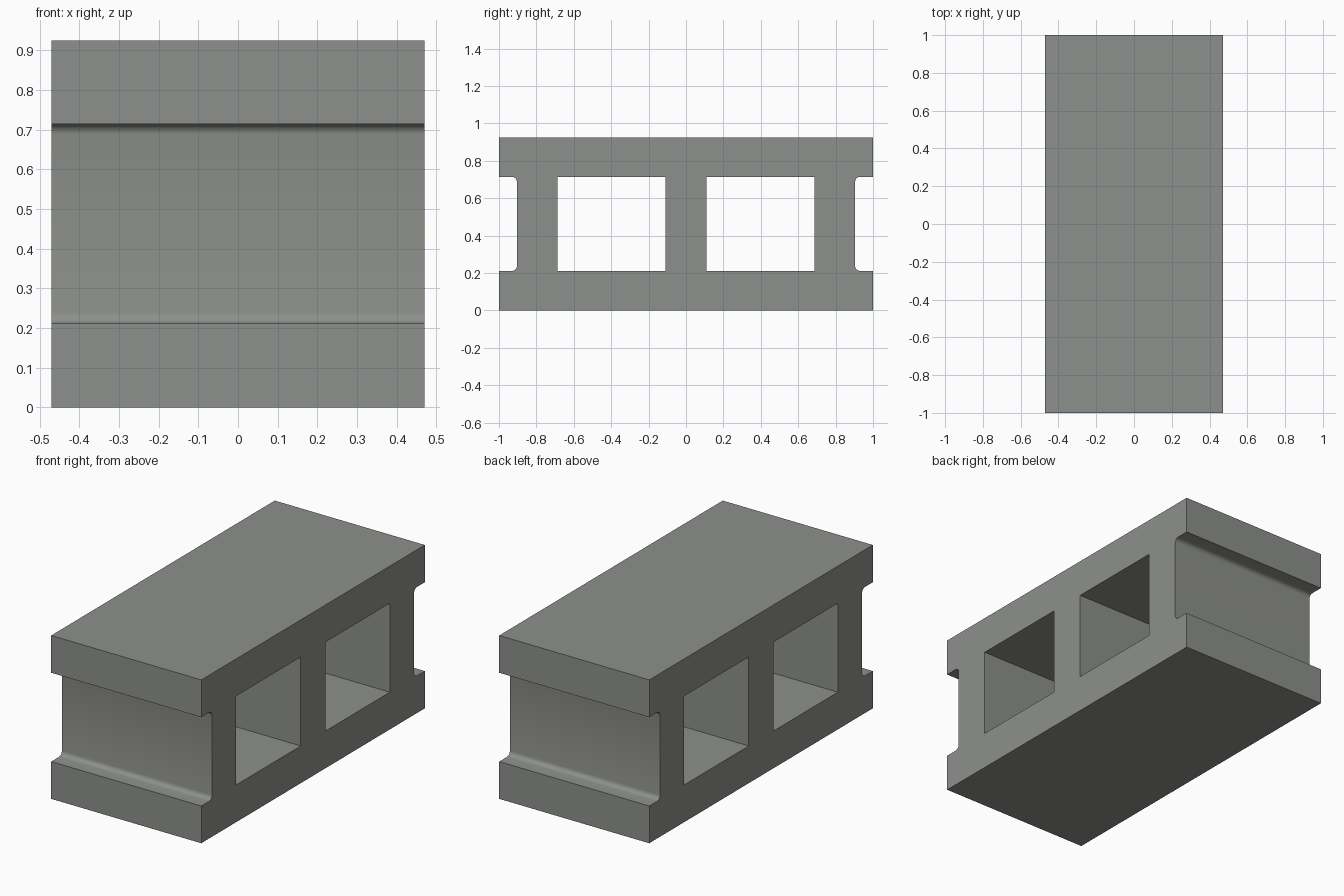
import bpy, bmesh, math

if "Cube" in bpy.data.objects:
    bpy.data.objects.remove(bpy.data.objects["Cube"])

HALF_W, H = 0.47, 0.925        # half width along x, height
Z0, Z1 = 0.211, 0.714          # top of lower slab, underside of upper slab
WEB, R, SEG = 0.904, 0.026, 4  # outer face of end webs, fillet radius, fillet steps


def fillet(cz, a0, a1):
    """Rounded inner corner of the groove on the +y end."""
    return [(WEB + R + R * math.cos(math.radians(a0 + (a1 - a0) * i / SEG)),
             cz + R * math.sin(math.radians(a0 + (a1 - a0) * i / SEG)))
            for i in range(SEG + 1)]


# Outline of the +y end, bottom to top, then mirrored for the -y end
end = [(1, 0), (1, Z0)] + fillet(Z0 + R, 270, 180) + fillet(Z1 - R, 180, 90) + [(1, Z1), (1, H)]
outline = end + [(-y, z) for y, z in reversed(end)]

# Two rectangular cores
cores = [[(s * 0.11, Z0), (s * 0.687, Z0), (s * 0.687, Z1), (s * 0.11, Z1)] for s in (-1, 1)]

# Fill the profile with its holes and extrude it along x
bm = bmesh.new()
edges = []
for loop in [outline] + cores:
    vs = [bm.verts.new((-HALF_W, y, z)) for y, z in loop]
    edges += [bm.edges.new((vs[i - 1], vs[i])) for i in range(len(vs))]
bmesh.ops.triangle_fill(bm, use_beauty=True, use_dissolve=False, edges=edges, normal=(-1, 0, 0))
ext = bmesh.ops.extrude_face_region(bm, geom=bm.faces[:], use_keep_orig=True)
moved = [g for g in ext["geom"] if isinstance(g, bmesh.types.BMVert)]
bmesh.ops.translate(bm, verts=moved, vec=(2 * HALF_W, 0, 0))
bmesh.ops.recalc_face_normals(bm, faces=bm.faces[:])

mesh = bpy.data.meshes.new("concrete_block")
bm.to_mesh(mesh)
bm.free()
block = bpy.data.objects.new("concrete_block", mesh)
bpy.context.collection.objects.link(block)

# Concrete grey
mat = bpy.data.materials.new("concrete grey")
mat.diffuse_color = (0.27, 0.28, 0.262, 1)
mat.use_nodes = True
mat.node_tree.nodes["Principled BSDF"].inputs["Base Color"].default_value = mat.diffuse_color
mesh.materials.append(mat)

# Smooth fillets, sharp corners
bpy.context.view_layer.objects.active = block
block.select_set(True)
bpy.ops.object.shade_smooth_by_angle(angle=math.radians(40))
